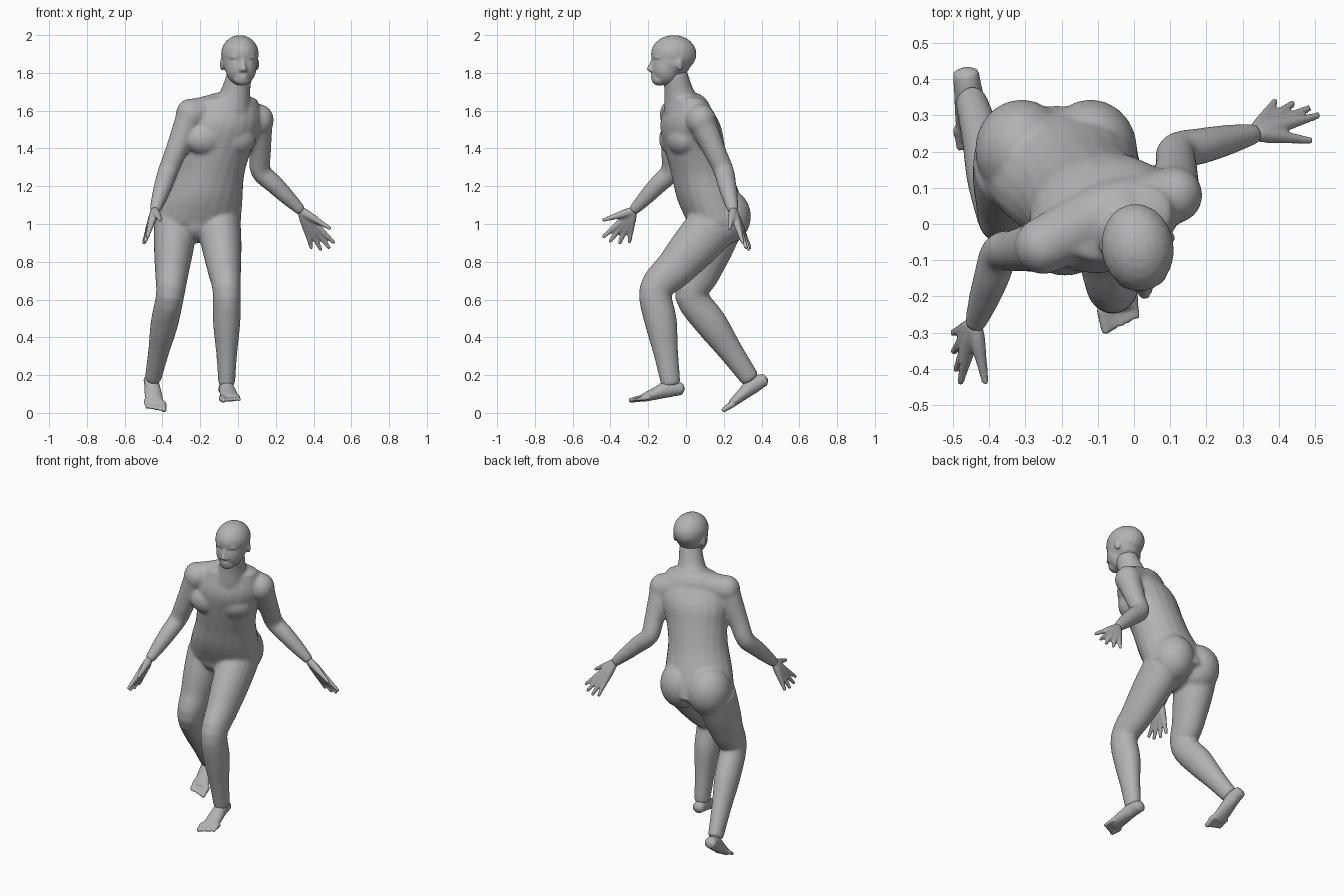
import bpy, bmesh
from math import sin, cos, pi
from mathutils import Vector, Matrix

cube = bpy.data.objects.get("Cube")
if cube:
    bpy.data.objects.remove(cube)

bm = bmesh.new()
UP = Vector((0, 0, 1))
SIDES = 20

skin = bpy.data.materials.new("plain grey")
skin.use_nodes = True
grey = (.45, .45, .45, 1)
skin.diffuse_color = grey
skin.node_tree.nodes["Principled BSDF"].inputs["Base Color"].default_value = grey


def resample(rows, steps=4):
    """Smooth spline through rows of centre, half width and half depth."""
    padded = [rows[0] * 2 - rows[1], *rows, rows[-1] * 2 - rows[-2]]
    result = []
    for before, start, end, after in zip(padded, padded[1:], padded[2:], padded[3:]):
        leave, arrive = (end - before) / 2, (after - start) / 2
        for step in range(steps):
            t = step / steps
            ease = t * t * (3 - 2 * t)
            result.append(start.lerp(end, ease) + leave * (t * (1 - t) ** 2)
                          - arrive * (t * t * (1 - t)))
    return result + [rows[-1]]


def loft(centres, widths, depths, twist=None):
    """Closed tube of elliptical sections; a twist keeps the sections level."""
    rows = resample([Vector((*c, w, d)) for c, w, d in zip(centres, widths, depths)])
    mids = [Vector(row[:3]) for row in rows]
    last = len(rows) - 1
    rings, tips = [], []
    for i, (row, mid) in enumerate(zip(rows, mids)):
        along = (mids[min(i + 1, last)] - mids[max(i - 1, 0)]).normalized()
        normal = along if twist is None else UP
        yaw = (twist or 0) * i / last
        across = Vector((cos(yaw), sin(yaw), 0))
        across = (across - normal * across.dot(normal)).normalized()
        deep = normal.cross(across)
        angles = [2 * pi * k / SIDES for k in range(SIDES)]
        rings.append([bm.verts.new(mid + across * (row[3] * cos(a)) + deep * (row[4] * sin(a)))
                      for a in angles])
        if i in (0, last):
            reach = min(row[3], row[4]) / 2
            tips.append(bm.verts.new(mid + along * (reach if i else -reach)))
    for k in range(SIDES):
        n = (k + 1) % SIDES
        for low, high in zip(rings, rings[1:]):
            bm.faces.new((low[k], low[n], high[n], high[k]))
        bm.faces.new((rings[0][n], rings[0][k], tips[0]))
        bm.faces.new((rings[-1][k], rings[-1][n], tips[1]))


def limb(joints, widths, flatness=1):
    """Tube along straight bones, with the widths spread evenly over them."""
    joints = [Vector(joint) for joint in joints]
    bones = len(joints) - 1
    centres = []
    for i in range(len(widths)):
        place = i * bones / (len(widths) - 1)
        bone = min(int(place), bones - 1)
        centres.append(joints[bone].lerp(joints[bone + 1], place - bone))
    loft(centres, widths, [w * flatness for w in widths])


def blob(centre, radii, yaw=0):
    matrix = (Matrix.Translation(centre) @ Matrix.Rotation(yaw, 4, 'Z')
              @ Matrix.Diagonal((*radii, 1)))
    bmesh.ops.create_uvsphere(bm, u_segments=SIDES, v_segments=12, radius=1, matrix=matrix)


def foot(heel, toe, side):
    """Wedge from heel to ball, with toes stepping back from the inner side."""
    heel, toe = Vector(heel), Vector(toe)
    depths = (.032, .045, .033, .021)
    centres = [heel.lerp(toe, i * .27) + UP * (depth - .02) for i, depth in enumerate(depths)]
    loft(centres, (.036, .04, .046, .05), depths)
    forward = (toe - heel).normalized()
    inner = forward.cross(UP).normalized() * side
    for i in range(-2, 3):
        tip = toe - inner * (i * .022) - forward * (i * .007)
        size = .016 if i == -2 else .0115
        limb((tip - forward * .07, tip), (size * 1.2, size, size * .8))


def hand(wrist, thumb, index, little):
    """Palm strands fused at the wrist, each running out into a finger."""
    wrist, thumb, index, little = map(Vector, (wrist, thumb, index, little))
    taper = (.022, .022, .018, .0135, .01)
    for i in range(4):
        tip = index.lerp(little, i / 3)
        if i in (1, 2):
            tip = wrist.lerp(tip, 1.1)
        limb((wrist, tip), taper)
    limb((wrist, thumb), taper)


def finish(name, softness):
    """Fuse everything built so far into one softened skin."""
    bmesh.ops.recalc_face_normals(bm, faces=bm.faces)
    mesh = bpy.data.meshes.new(name)
    bm.to_mesh(mesh)
    bm.clear()
    mesh.materials.append(skin)
    part = bpy.data.objects.new(name, mesh)
    bpy.context.collection.objects.link(part)
    fuse = part.modifiers.new("fuse", 'REMESH')
    fuse.mode = 'VOXEL'
    fuse.voxel_size = .007
    fuse.use_smooth_shade = True
    soften = part.modifiers.new("soften", 'SMOOTH')
    soften.factor = .5
    soften.iterations = softness


# hip, knee, ankle, heel, toe
LEGS = {1: ((-.1, .15, 1), (-.06, -.16, .65), (-.06, -.08, .15), (-.07, -.02, .115), (-.035, -.28, .068)),
        -1: ((-.33, .17, 1), (-.36, .03, .62), (-.45, .34, .18), (-.465, .42, .165), (-.435, .2, .02))}
# shoulder, elbow, wrist, thumb, index, little finger
ARMS = (((.11, .08, 1.55), (.12, .2, 1.28), (.335, .25, 1.07),
         (.49, .23, .975), (.51, .3, .9), (.39, .34, .87)),
        ((-.25, -.06, 1.58), (-.37, -.08, 1.28), (-.44, -.28, 1.07),
         (-.41, -.44, 1.02), (-.48, -.44, .93), (-.5, -.3, .9)))

# torso along a spine that leans and sags forward, turning towards the chest
pelvis, collar = Vector((-.215, .17, 1)), Vector((-.04, 0, 1.66))
spine = [pelvis.lerp(collar, i / 5) - Vector((0, .02 * sin(pi * i / 5), 0)) for i in range(6)]
loft(spine, (.23, .205, .18, .185, .205, .15), (.16, .172, .162, .16, .155, .095), twist=.35)
blob((-.215, .14, 1), (.14, .13, .1))

# chest and seat forms, in pairs
for side in (-1, 1):
    blob((-.09 + side * .08, -.04 + side * .02, 1.45), (.11, .08, .09), .35)
    blob((-.215 + side * .095, .205, 1.04), (.13, .14, .15))

# shoulder girdle and neck
limb((ARMS[0][0], (-.07, .03, 1.61), ARMS[1][0]), (.08, .085, .09, .085, .08))
limb(((-.03, -.02, 1.62), (.01, -.06, 1.8)), (.1, .076, .066))

# legs and arms
for hip, knee, ankle, heel, toe in LEGS.values():
    limb((hip, knee, ankle), (.115, .106, .09, .075, .073, .056, .044), 1.18)
for shoulder, elbow, wrist, *fingers in ARMS:
    blob(shoulder, (.08, .08, .085))
    limb((shoulder, elbow, wrist), (.075, .066, .058, .054, .05, .042, .029))
finish("body", 24)

# feet and hands
for side, (hip, knee, ankle, heel, toe) in LEGS.items():
    foot(heel, toe, side)
finish("feet", 3)
for shoulder, elbow, *palm in ARMS:
    hand(*palm)
finish("hands", 4)

# head, modelled around its own centre, then turned and set in place
blob((0, 0, .05), (.1, .122, .1))
blob((0, -.01, .01), (.095, .104, .09))
blob((0, -.04, -.02), (.083, .08, .098))
blob((0, -.078, -.085), (.045, .04, .033))
limb(((0, -.11, .02), (0, -.132, -.035)), (.011, .012, .016))
for lip in (-.063, -.074):
    blob((0, -.108, lip), (.028, .014, .006))
for side in (-1, 1):
    brow, cheek = side * .04, side * .012
    blob((brow, -.096, .032), (.032, .016, .01), side * .4)
    blob((brow, -.094, .003), (.016, .014, .01))
    blob((cheek, -.122, -.037), (.011, .012, .009))
    blob((side * .093, .02, -.005), (.011, .02, .033), side * .4)
bmesh.ops.transform(bm, verts=bm.verts, matrix=(
    Matrix.Translation((.01, -.065, 1.85)) @ Matrix.Rotation(.15, 4, 'Z')))
finish("head", 4)
